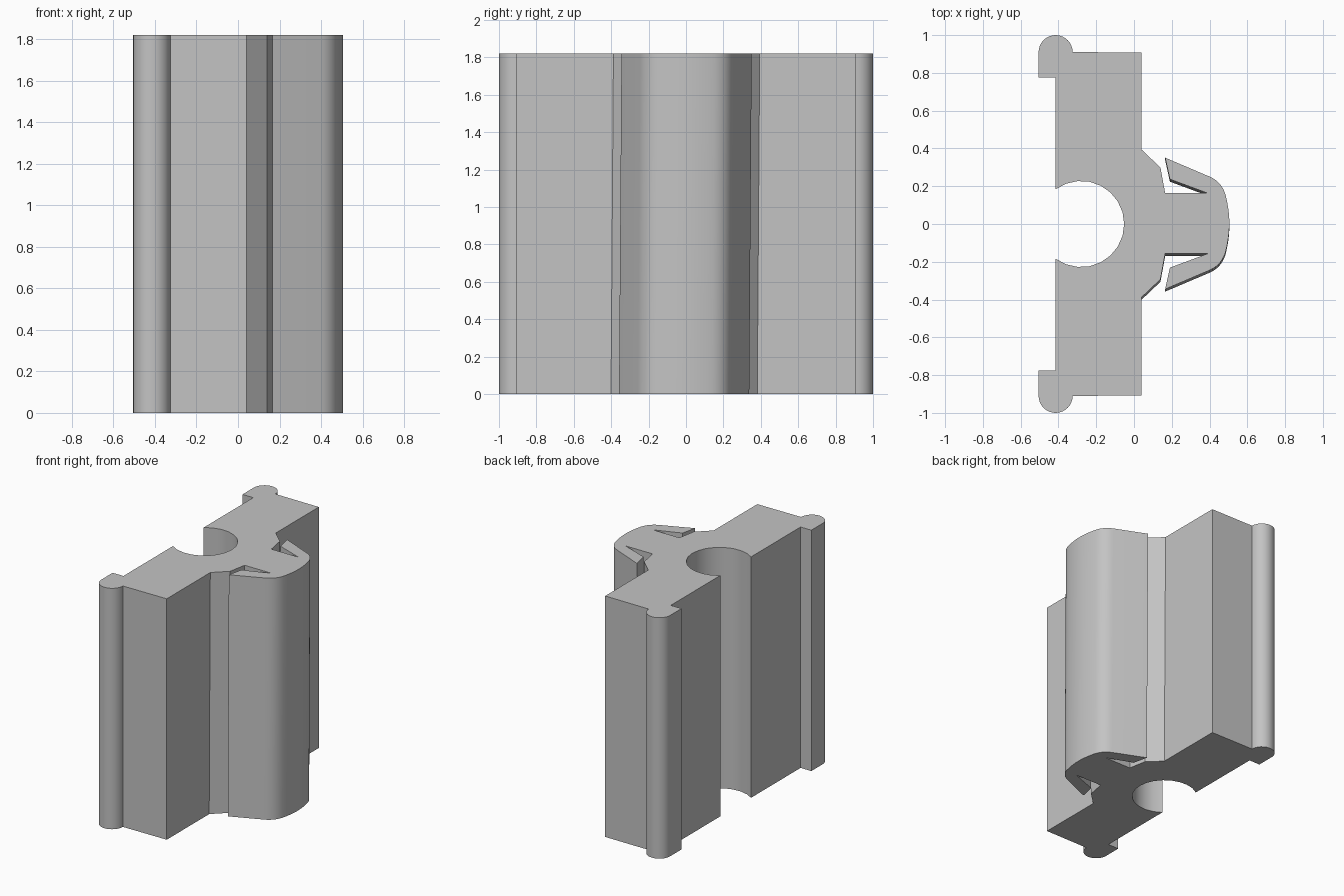
import bpy
import bmesh
from math import cos, sin, radians
from mathutils import Vector

HEIGHT = 1.82

cube = bpy.data.objects.get("Cube")
if cube:
    bpy.data.objects.remove(cube, do_unlink=True)


def arc(cx, cy, radius, start, end, steps):
    """Points on a circular arc, angles in degrees."""
    angles = [radians(start + (end - start) * i / steps) for i in range(steps + 1)]
    return [(cx + radius * cos(a), cy + radius * sin(a)) for a in angles]


def bend(a, control, b, steps):
    """Points on a rounded corner from a to b."""
    a, control, b = Vector(a), Vector(control), Vector(b)
    ts = [i / steps for i in range(steps + 1)]
    return [tuple(a * (1 - t) ** 2 + control * 2 * t * (1 - t) + b * t * t) for t in ts]


# Half of the cross-section, from the round channel to the clip nose
channel = arc(-0.28, 0, 0.228, 0, 126.3, 8)
lip = [(-0.415, 0.775), (-0.505, 0.775)]
bead = arc(-0.415, 0.91, 0.09, 180, 0, 16)
block = [(0.04, 0.908), (0.04, 0.391)]
neck = [(0.14, 0.296), (0.165, 0.16), (0.39, 0.16)]
barb = [(0.19, 0.234), (0.165, 0.348)]
shoulder = bend((0.40, 0.248), (0.465, 0.22), (0.485, 0.15), 7)
nose = bend((0.485, 0.15), (0.505, 0.07), (0.505, 0), 5)[1:]
half = channel + lip + bead + block + neck + barb + shoulder + nose

# Mirror to the closed outline
outline = half + [(x, -y) for x, y in reversed(half[1:-1])]


def lean(x, y, z):
    """The clip leans very slightly sideways over its length."""
    if x > 0.03 and abs(y) < 0.5:
        y += -0.01 + 0.013 * z / HEIGHT
    return (x, y, z)


# Extrude the outline into the profile strip
bm = bmesh.new()
bottom = [bm.verts.new(lean(x, y, 0)) for x, y in outline]
top = [bm.verts.new(lean(x, y, HEIGHT)) for x, y in outline]
bm.faces.new(bottom)
bm.faces.new(top)
for i in range(len(outline)):
    j = (i + 1) % len(outline)
    bm.faces.new((bottom[i], bottom[j], top[j], top[i]))
bmesh.ops.recalc_face_normals(bm, faces=bm.faces)
mesh = bpy.data.meshes.new("clip_profile_strip")
bm.to_mesh(mesh)
bm.free()

strip = bpy.data.objects.new("clip_profile_strip", mesh)
bpy.context.collection.objects.link(strip)

# Single grey material
grey = bpy.data.materials.new("light grey")
grey.use_nodes = True
colour = (0.55, 0.55, 0.55, 1)
grey.diffuse_color = colour
grey.node_tree.nodes["Principled BSDF"].inputs["Base Color"].default_value = colour
mesh.materials.append(grey)

# Smooth curves, sharp corners
bpy.ops.object.select_all(action="DESELECT")
strip.select_set(True)
bpy.context.view_layer.objects.active = strip
bpy.ops.object.shade_smooth_by_angle(angle=radians(24))
